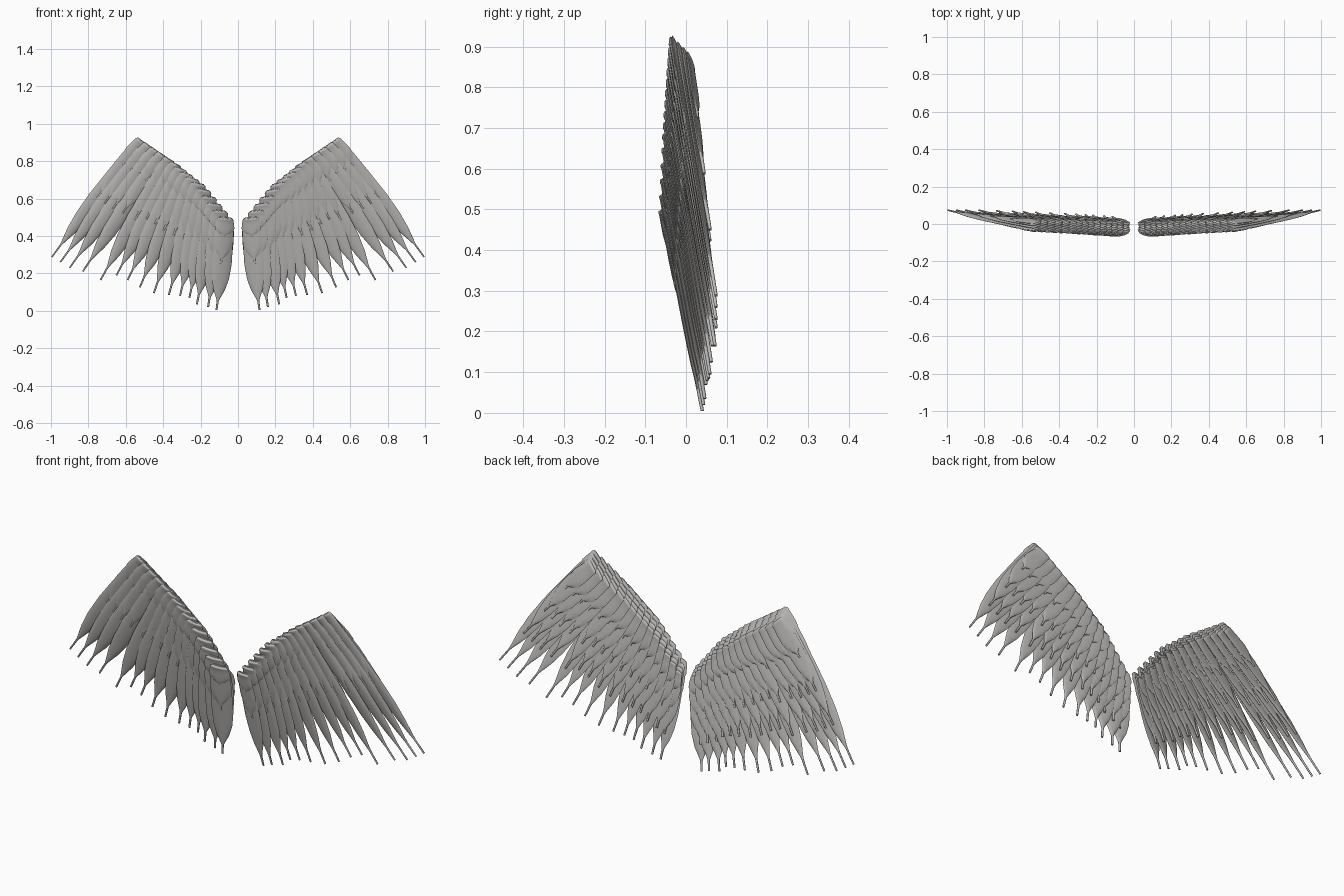
import bpy, bmesh, math
from mathutils import Vector

if "Cube" in bpy.data.objects:
    bpy.data.objects.remove(bpy.data.objects["Cube"], do_unlink=True)

grey = bpy.data.materials.new("feather_grey")
grey.use_nodes = True
grey.diffuse_color = (0.5, 0.49, 0.475, 1)
grey.node_tree.nodes["Principled BSDF"].inputs["Base Color"].default_value = (0.5, 0.49, 0.475, 1)

# Feather tips (x, z) from the inner edge of the wing to the outer edge
TIPS = [(0.115, 0.005), (0.16, 0.02), (0.22, 0.035), (0.26, 0.07), (0.31, 0.08),
        (0.37, 0.085), (0.45, 0.095), (0.525, 0.125), (0.59, 0.165), (0.65, 0.19),
        (0.735, 0.165), (0.83, 0.21), (0.9, 0.23), (0.95, 0.26), (0.995, 0.288)]
# Points (x, z) on the wing's leading edge, where the feathers start
ROOTS = [(0.067, 0.5), (0.2, 0.675), (0.34, 0.795), (0.515, 0.912)]

# Position along a feather, width factor, thickness factor
PROFILE = [(0, 0.6, 0.35), (0.015, 0.78, 0.85), (0.05, 0.84, 1.1), (0.09, 0.84, 0.9),
           (0.3, 0.95, 0.8), (0.5, 1, 0.75), (0.66, 0.88, 0.7), (0.78, 0.6, 0.65),
           (0.87, 0.22, 0.6), (0.9, 0.11, 0.6), (1, 0.1, 0.5)]
SIDES = 10
THICK = 0.008


def root_point(u):
    """Point on the leading edge, u from 0 (inner) to 1 (outer)."""
    s = u * (len(ROOTS) - 1)
    i = min(int(s), len(ROOTS) - 2)
    a, b = Vector(ROOTS[i]), Vector(ROOTS[i + 1])
    p = a.lerp(b, s - i)
    return Vector((p.x, -0.053 + 0.024 * u, p.y))


def add_feather(bm, start, end, half_width, bow):
    """Blade with a rounded root and a bare quill at the tip."""
    axis = (end - start).normalized()
    across = axis.cross(Vector((0, 1, 0))).normalized()
    if across.x < 0:
        across = -across
    # Each blade is turned so that it overlaps its outer neighbour
    across = (across + Vector((0, -0.25, 0))).normalized()
    normal = axis.cross(across).normalized()
    if normal.y < 0:
        normal = -normal
    rings = []
    for t, w, h in PROFILE:
        centre = start.lerp(end, t) + across * bow * math.sin(math.pi * t)
        ring = []
        for k in range(SIDES):
            a = math.tau * k / SIDES
            side = math.cos(a) * w
            camber = 0.004 * side * side
            ring.append(bm.verts.new(centre + across * side * half_width
                                     + normal * (math.sin(a) * h * THICK + camber)))
        rings.append(ring)
    for r1, r2 in zip(rings, rings[1:]):
        for k in range(SIDES):
            n = (k + 1) % SIDES
            bm.faces.new((r1[k], r1[n], r2[n], r2[k]))
    bm.faces.new(rings[0])
    bm.faces.new(rings[-1])


def make_row(name, length, root_shift, tip_shift, drop):
    """One row of feathers on the left wing, mirrored to the right."""
    bm = bmesh.new()
    last = len(TIPS) - 1
    for i, (x, z) in enumerate(TIPS):
        u = i / last
        root = root_point(u)
        tip = Vector((x, 0.04 + 0.034 * min(1, u * 1.3), z))
        start = root + Vector((0, root_shift, -drop))
        end = root.lerp(tip, length) + Vector((0, tip_shift, 0))
        add_feather(bm, start, end, 0.054 - 0.012 * u, 0.006 * length * (2 * u - 1))
    bmesh.ops.recalc_face_normals(bm, faces=bm.faces)
    mesh = bpy.data.meshes.new(name)
    bm.to_mesh(mesh)
    bm.free()
    mesh.materials.append(grey)
    mesh.shade_smooth()
    mesh.set_sharp_from_angle(angle=math.radians(50))
    obj = bpy.data.objects.new(name, mesh)
    bpy.context.collection.objects.link(obj)
    mirror = obj.modifiers.new("Mirror", 'MIRROR')
    mirror.use_axis[0] = True
    mirror.use_mirror_merge = False


# Long flight feathers, then the shorter rows stacked behind them
make_row("flight_feathers", 1.0, 0, 0, 0)
make_row("back_long_coverts", 0.74, 0.013, 0.012, 0.015)
make_row("back_middle_coverts", 0.52, 0.026, 0.02, 0.03)
make_row("back_short_coverts", 0.3, 0.037, 0.026, 0.045)
# Shallow rows showing on the front
make_row("front_middle_coverts", 0.5, -0.002, -0.004, 0.004)
make_row("front_short_coverts", 0.22, -0.004, -0.006, 0.006)
